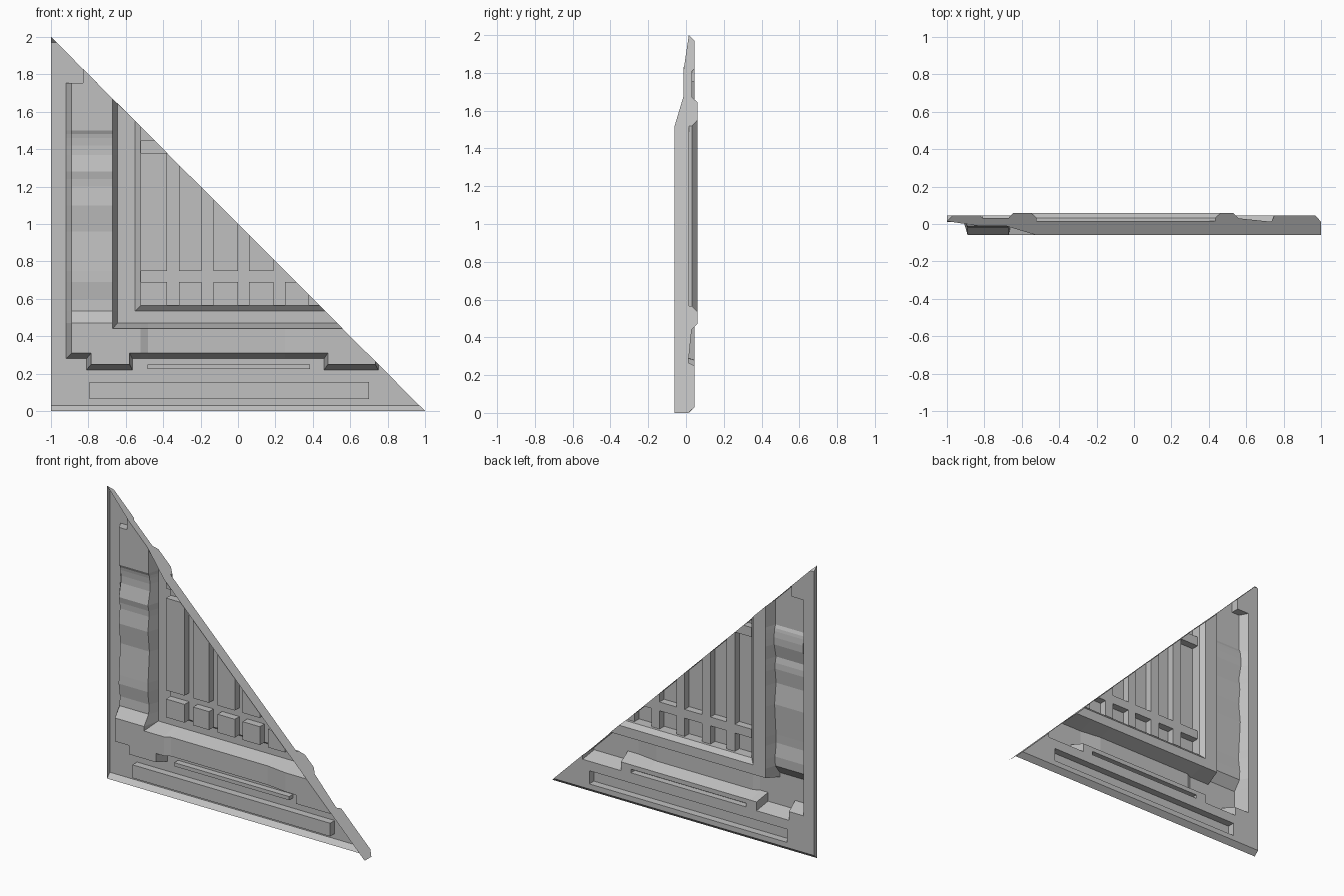
import bpy, bmesh
from mathutils import Vector

if "Cube" in bpy.data.objects:
    bpy.data.objects.remove(bpy.data.objects["Cube"])

grey = bpy.data.materials.new("plain_grey")
grey.diffuse_color = (0.53, 0.53, 0.53, 1)
grey.use_nodes = True
grey.node_tree.nodes["Principled BSDF"].inputs["Base Color"].default_value = grey.diffuse_color

PLATEAU, FLOOR, CORNER, MIDDLE = 0.045, -0.012, -0.058, -0.038
RIDGE, LIP, BAR, SLOT = 0.06, 0.033, 0.015, -0.035


def finish(name, bm, trim=True):
    """Trim along the diagonal, face the relief backwards, make the object."""
    bmesh.ops.remove_doubles(bm, verts=bm.verts, dist=1e-5)
    if trim:
        bmesh.ops.bisect_plane(bm, geom=bm.verts[:] + bm.edges[:] + bm.faces[:],
                               plane_co=(0, 0, 1), plane_no=(1, 0, 1), clear_outer=True)
    bm.normal_update()
    for f in bm.faces:
        if f.normal.y < -1e-4:
            f.normal_flip()
    me = bpy.data.meshes.new(name)
    bm.to_mesh(me)
    bm.free()
    me.materials.append(grey)
    ob = bpy.data.objects.new(name, me)
    bpy.context.collection.objects.link(ob)
    return ob


def loft(name, *paths):
    """Quads between successive paths of (x, y, z) points."""
    bm = bmesh.new()
    for a, b in zip(paths, paths[1:]):
        for i in range(len(a) - 1):
            corners = list(dict.fromkeys([a[i], a[i + 1], b[i + 1], b[i]]))
            if len(corners) > 2:
                bm.faces.new([bm.verts.new(p) for p in corners])
    return finish(name, bm)


def cells(name, xs, zs, depth, rim=None):
    """Flat cells at stepped depths, joined by straight walls."""
    bm = bmesh.new()

    def quad(*pts):
        bm.faces.new([bm.verts.new(p) for p in pts])

    def level(i, j):
        if 0 <= i < len(xs) - 1 and 0 <= j < len(zs) - 1:
            return depth((xs[i] + xs[i + 1]) / 2, (zs[j] + zs[j + 1]) / 2)
        return rim

    for i in range(len(xs)):
        for j in range(len(zs)):
            y, left, below = level(i, j), level(i - 1, j), level(i, j - 1)
            x0, z0 = xs[i], zs[j]
            if i < len(xs) - 1 and j < len(zs) - 1 and y is not None:
                x1, z1 = xs[i + 1], zs[j + 1]
                quad((x0, y, z0), (x0, y, z1), (x1, y, z1), (x1, y, z0))
            if j < len(zs) - 1 and None not in (y, left) and y != left:
                quad((x0, y, z0), (x0, y, zs[j + 1]), (x0, left, zs[j + 1]), (x0, left, z0))
            if i < len(xs) - 1 and None not in (y, below) and y != below:
                quad((x0, y, z0), (xs[i + 1], y, z0), (xs[i + 1], below, z0), (x0, below, z0))
    return finish(name, bm)


# Outer border with two long grooves
def border_depth(x, z):
    channel = x > -0.92 and z > 0.28 and not (x < -0.83 and z > 1.755)
    notch = z > 0.22 and (-0.81 < x < -0.565 or 0.46 < x < 0.75)
    if channel or notch:
        return None
    if -0.795 < x < 0.7 and 0.065 < z < 0.155:
        return -0.005
    if -0.485 < x < 0.385 and 0.225 < z < 0.25:
        return 0.003
    return PLATEAU


cells("border", [-1, -0.92, -0.83, -0.81, -0.795, -0.565, -0.485, 0.385, 0.46, 0.7, 0.75, 1],
      [0.03, 0.065, 0.155, 0.22, 0.225, 0.25, 0.28, 1.755, 1.97], border_depth)

# Thin outer edges
loft("bottom_bevel", [(-1, 0.012, 0), (1, 0.012, 0)], [(-1, PLATEAU, 0.03), (1, PLATEAU, 0.03)])
loft("top_bevel", [(-1, PLATEAU, 1.97), (-0.9, PLATEAU, 1.97)], [(-1, 0.015, 2), (-0.9, 0.015, 2)])
loft("left_edge", [(-1, 0.015, 0), (-1, 0.015, 2)], [(-1, PLATEAU, 0.03), (-1, PLATEAU, 1.97)])

# Left channel: plain floor, rippled pad, ramp to the low corner, as (z, y) from the top
ripple = [(1.755, FLOOR), (1.5, FLOOR), (1.48, -0.002), (1.46, 0.002), (1.42, 0.006), (1.37, 0.005),
          (1.28, -0.015), (1.24, -0.007), (1.2, -0.005), (1.1, -0.016), (0.96, 0.0), (0.75, -0.015),
          (0.69, -0.018), (0.6, -0.005), (0.535, -0.008), (0.47, CORNER), (0.44, CORNER)]
loft("rippled_pad", *[[(-0.89, y, z), (-0.67, y, z)] for z, y in ripple])
loft("upper_floor", [(-0.83, FLOOR, 1.755), (-0.67, FLOOR, 1.755)],
     [(-0.83, FLOOR, 1.85), (-0.67, FLOOR, 1.85)])

# Sloped wall from the border down into the left channel
loft("left_channel_wall",
     [(-0.83, PLATEAU, 1.85), (-0.83, PLATEAU, 1.755)]
     + [(-0.92, PLATEAU, z) for z, y in ripple] + [(-0.92, PLATEAU, 0.28)],
     [(-0.83, FLOOR, 1.85), (-0.83, FLOOR, 1.755)]
     + [(-0.89, y, z) for z, y in ripple] + [(-0.89, CORNER, 0.31)])

# Sloped, notched wall along the bottom channel
rim = [(-0.92, 0.28), (-0.81, 0.28), (-0.81, 0.22), (-0.565, 0.22), (-0.565, 0.28), (-0.52, 0.28),
       (-0.48, 0.28), (0.25, 0.28), (0.4, 0.28), (0.46, 0.28), (0.46, 0.22), (0.75, 0.22), (0.75, 0.25)]
foot = [(-0.89, 0.31), (-0.785, 0.31), (-0.785, 0.25), (-0.58, 0.25), (-0.58, 0.31), (-0.52, 0.31),
        (-0.48, 0.31), (0.25, 0.31), (0.4, 0.31), (0.48, 0.31), (0.48, 0.25), (0.735, 0.25), (0.735, 0.265)]
foot_y = [CORNER] * 6 + [MIDDLE] * 2 + [CORNER] * 5
loft("bottom_channel_wall", [(x, PLATEAU, z) for x, z in rim],
     [(x, y, z) for (x, z), y in zip(foot, foot_y)])

# Bottom channel floor with a stepped middle, and its notches
bends = [(-0.67, CORNER), (-0.52, CORNER), (-0.48, MIDDLE), (0.25, MIDDLE), (0.4, CORNER), (0.8, CORNER)]
span = [(-0.89, CORNER)] + bends
loft("bottom_channel", [(x, y, 0.31) for x, y in span], [(x, y, 0.44) for x, y in span])
for name, x0, x1 in (("left_notch", -0.785, -0.58), ("right_notch", 0.48, 0.735)):
    loft(name, [(x0, CORNER, 0.25), (x1, CORNER, 0.25)], [(x0, CORNER, 0.31), (x1, CORNER, 0.31)])

# Raised frame ridge around the slatted panel; its foot follows the channel floors
loft("ridge_left_foot",
     [(-0.67, FLOOR, 1.85)] + [(-0.67, y, z) for z, y in ripple],
     [(-0.645, RIDGE, 1.85)] + [(-0.645, RIDGE, max(z, 0.47)) for z, y in ripple])
loft("ridge_bottom_foot", [(x, y, 0.44) for x, y in bends],
     [(max(x, -0.645), RIDGE, 0.47) for x, y in bends])
steps = [(-0.645, 0.47, RIDGE), (-0.55, 0.535, RIDGE), (-0.52, 0.565, LIP)]
loft("frame_ridge", *[[(x, y, 1.8), (x, y, z), (0.8, y, z)] for x, z, y in steps])

# Slatted panel: bars with deep slots between them
slots = [(-0.52, -0.38), (-0.315, -0.195), (-0.13, 0), (0.06, 0.19), (0.25, 0.38)]
rows = [(0.565, 0.69), (0.75, 1.38), (1.445, 1.53)]


def slat_depth(x, z):
    inside = any(a < x < b for a, b in slots) and any(a < z < b for a, b in rows)
    return SLOT if inside else BAR


cells("slatted_panel", [x for s in slots for x in s] + [0.45],
      [z for r in rows for z in r], slat_depth, rim=LIP)

# Flat plate closing the diagonal side
outline = [(-1, 0.015), (-0.82, -0.012), (-0.68, -0.012), (-0.52, -0.06), (1, -0.06), (1, 0.012),
           (0.97, 0.045), (0.75, 0.045), (0.735, 0.012), (0.56, 0.03), (0.53, 0.06), (0.465, 0.06),
           (0.435, 0.033), (0.435, 0.015), (-0.52, 0.015), (-0.52, 0.033), (-0.55, 0.06),
           (-0.645, 0.06), (-0.67, 0.033), (-0.81, 0.033), (-0.82, 0.045), (-0.97, 0.045)]
bm = bmesh.new()
face = bm.faces.new([bm.verts.new((x, y, 1 - x)) for x, y in outline])
face.normal_update()
if face.normal.dot(Vector((1, 0, 1))) < 0:
    face.normal_flip()
bmesh.ops.triangulate(bm, faces=bm.faces[:])
finish("diagonal_side", bm, trim=False)
